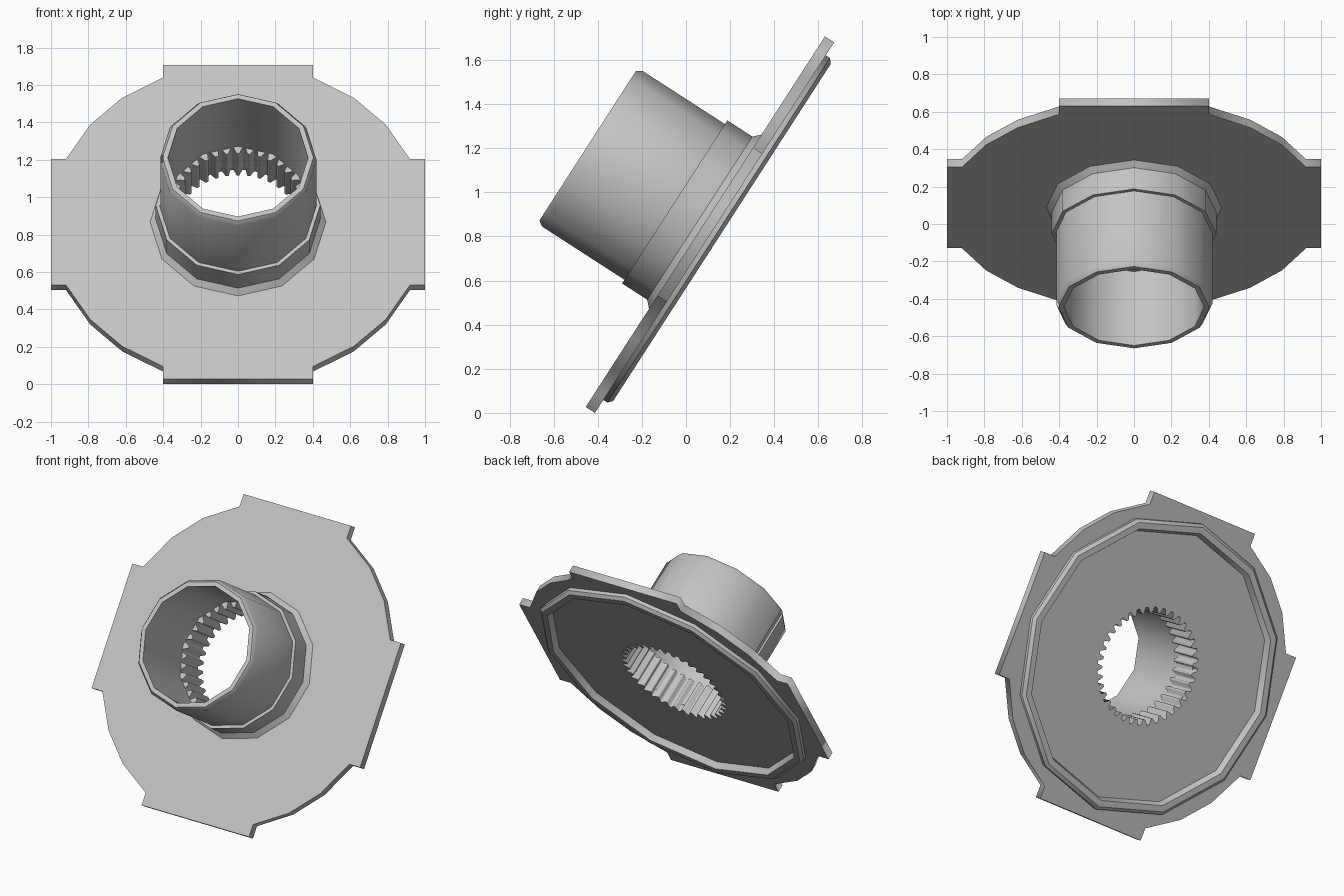
import bpy, bmesh, math
from mathutils import Matrix

cube = bpy.data.objects.get("Cube")
if cube:
    bpy.data.objects.remove(cube)

SIDES = 12
TEETH = 36
PLATE = 0.05       # flange thickness
COLLAR = 0.165     # collar height and spline length
TUBE = 0.635       # tube length

# The whole part leans back: local z is the bore axis
PLACE = Matrix.Translation((0, 0.0875, 0.867)) @ Matrix.Rotation(math.radians(57.15), 4, 'X')

grey = bpy.data.materials.new("light_grey")
grey.use_nodes = True
colour = (0.55, 0.55, 0.55, 1)
grey.diffuse_color = colour
grey.node_tree.nodes["Principled BSDF"].inputs["Base Color"].default_value = colour


def link(name, data):
    obj = bpy.data.objects.new(name, data)
    bpy.context.collection.objects.link(obj)
    data.materials.append(grey)
    obj.matrix_world = PLACE
    return obj


def activate(obj):
    bpy.ops.object.select_all(action='DESELECT')
    obj.select_set(True)
    bpy.context.view_layer.objects.active = obj


def polar(r, a):
    return (r * math.cos(a), r * math.sin(a))


def lathe(name, profile):
    """Turn a closed (radius, height) profile around the bore axis."""
    bm = bmesh.new()
    rings = [[bm.verts.new((*polar(r, math.tau * i / SIDES), h)) for r, h in profile]
             for i in range(SIDES)]
    for i in range(SIDES):
        a, b = rings[i], rings[(i + 1) % SIDES]
        for j in range(len(profile)):
            k = (j + 1) % len(profile)
            bm.faces.new((a[j], b[j], b[k], a[k]))
    bmesh.ops.recalc_face_normals(bm, faces=bm.faces)
    mesh = bpy.data.meshes.new(name)
    bm.to_mesh(mesh)
    bm.free()
    return link(name, mesh)


def extrude_outlines(name, outlines, low, high):
    """Fill nested outlines (inner ones become holes) and give them thickness."""
    curve = bpy.data.curves.new(name, 'CURVE')
    curve.dimensions = '2D'
    curve.fill_mode = 'BOTH'
    curve.extrude = (high - low) / 2
    for points in outlines:
        spline = curve.splines.new('POLY')
        spline.points.add(len(points) - 1)
        for p, (x, y) in zip(spline.points, points):
            p.co = (x, y, 0, 1)
        spline.use_cyclic_u = True
    obj = link(name, curve)
    obj.matrix_world = PLACE @ Matrix.Translation((0, 0, (low + high) / 2))
    activate(obj)
    bpy.ops.object.convert(target='MESH')
    return obj


def smooth(obj):
    activate(obj)
    bpy.ops.object.shade_smooth_by_angle(angle=math.radians(35))


# Internal spline outline: root, flank and tip of each tooth
ROOT, TIP = 0.365, 0.33
spline_hole = []
for t in range(TEETH):
    for r, part in ((ROOT, -0.36), (TIP, -0.13), (TIP, 0.13), (ROOT, 0.36)):
        spline_hole.append(polar(r, math.tau * (t + part) / TEETH))

# Flange outline: one quarter repeated, square tabs joined by faceted arcs
quarter = [(1.0, -0.4), (1.0, 0.4), (0.92, 0.4), (0.79, 0.62), (0.62, 0.79), (0.4, 0.92)]
flange_outline = []
for q in range(4):
    c, s = round(math.cos(q * math.pi / 2)), round(math.sin(q * math.pi / 2))
    flange_outline += [(c * x - s * y, s * x + c * y) for x, y in quarter]
extrude_outlines("flange", [flange_outline, spline_hole], -PLATE, 0)

# Toothed ring inside the collar
collar_bore = [polar(0.39, math.tau * i / SIDES) for i in range(SIDES)]
extrude_outlines("spline_teeth", [collar_bore, spline_hole], 0, COLLAR)

# Raised rim on the back of the flange
back_rim = lathe("back_rim", [(0.93, -0.045), (0.93, -0.072), (0.91, -0.09),
                              (0.87, -0.09), (0.85, -0.045)])
smooth(back_rim)

# Tube with flared foot, collar and bevelled mouth
tube = lathe("tube", [(0.47, 0), (0.44, 0.03), (0.44, COLLAR), (0.42, COLLAR),
                      (0.42, TUBE - 0.025), (0.403, TUBE), (0.375, TUBE), (0.375, 0)])

# Shallow keyway down the right side of the tube
bm = bmesh.new()
bmesh.ops.create_cube(bm, size=1)
mesh = bpy.data.meshes.new("keyway_cutter")
bm.to_mesh(mesh)
bm.free()
cutter = link("keyway_cutter", mesh)
cutter.matrix_world = PLACE @ Matrix.Translation((-0.45, 0, COLLAR + 0.255)) \
    @ Matrix.Diagonal((0.1, 0.045, 0.5, 1))
cut = tube.modifiers.new("keyway", 'BOOLEAN')
cut.operation = 'DIFFERENCE'
cut.object = cutter
activate(tube)
bpy.ops.object.modifier_apply(modifier=cut.name)
bpy.data.objects.remove(cutter)
smooth(tube)
